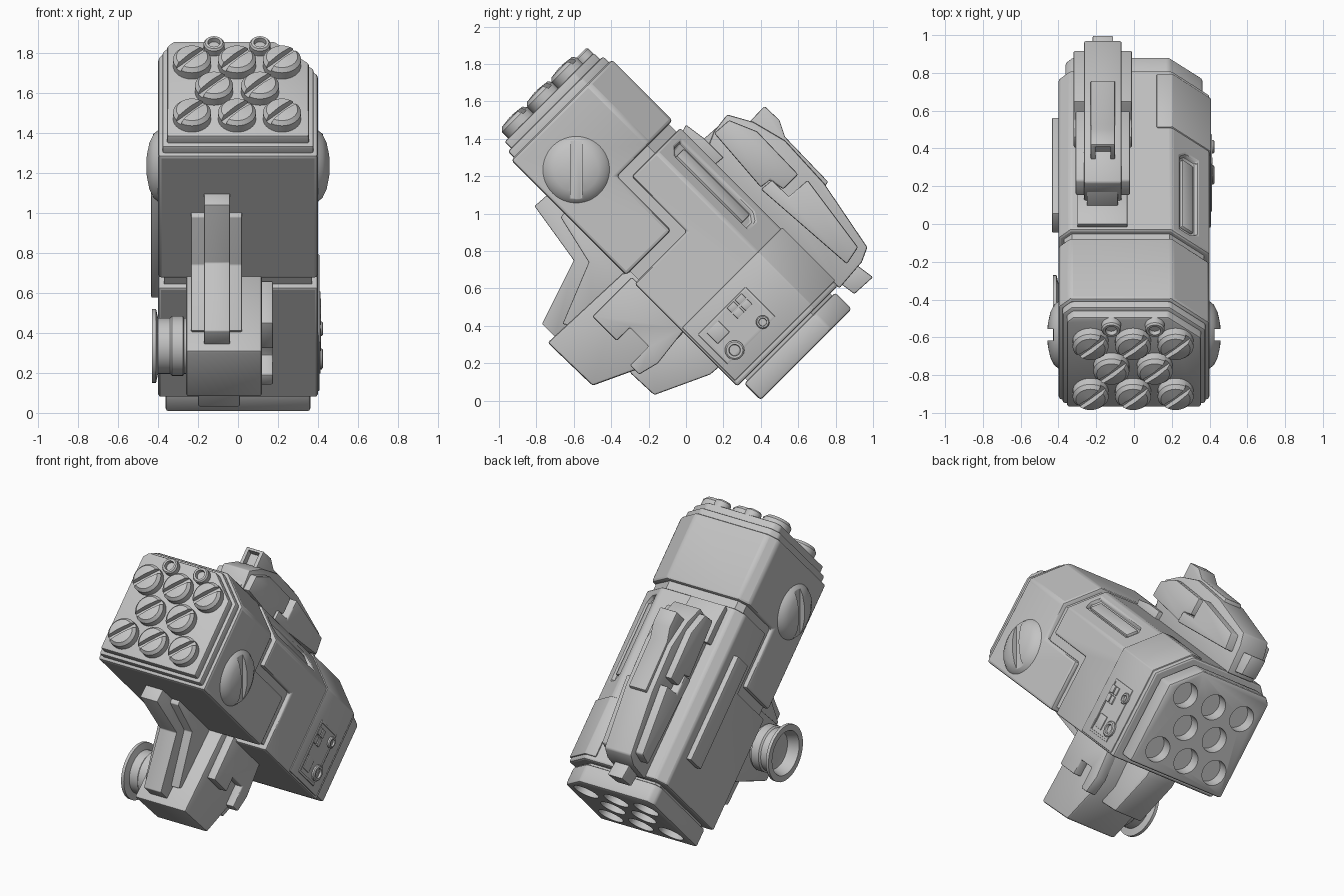
import bpy, bmesh, math
from mathutils import Matrix, Vector

if "Cube" in bpy.data.objects:
    bpy.data.objects.remove(bpy.data.objects["Cube"])

grey = bpy.data.materials.new("plain grey")
grey.use_nodes = True
COLOUR = (0.55, 0.55, 0.55, 1)
grey.diffuse_color = COLOUR
grey.node_tree.nodes["Principled BSDF"].inputs["Base Color"].default_value = COLOUR

# Directions of the tilted pod: U runs along the barrel, V is its own "up"
S = math.sqrt(0.5)
X, Y, Z = Vector((1, 0, 0)), Vector((0, 1, 0)), Vector((0, 0, 1))
U, V = Vector((0, -S, S)), Vector((0, S, S))


def frame(p, q, t, origin=Vector((0, 0, 0))):
    m = Matrix((p, q, t)).transposed().to_4x4()
    m.translation = origin
    return m


POD = frame(X, V, U)        # cross-section (x, v) pushed along u
FLANK = frame(U, V, X)      # outline (u, v) pushed along x
SIDE = frame(Y, Z, X)       # outline (y, z) pushed along x
n, d = (X * 0.9 + V).normalized(), (V * 0.9 - X).normalized()
SLOPE = frame(U, d, n, X * 0.3 + V * 0.92)   # lies on the wide chamfer


def apply_mods(ob):
    bpy.context.view_layer.objects.active = ob
    for m in list(ob.modifiers):
        bpy.ops.object.modifier_apply(modifier=m.name)


def finish(ob, bevel=0.0):
    bpy.ops.object.select_all(action="DESELECT")
    ob.select_set(True)
    bpy.context.view_layer.objects.active = ob
    if bevel:
        m = ob.modifiers.new("bevel", "BEVEL")
        m.width, m.segments, m.limit_method = bevel, 2, "ANGLE"
        apply_mods(ob)
    bpy.ops.object.shade_smooth_by_angle(angle=math.radians(35))
    return ob


def make(name, bm, matrix):
    bm.transform(matrix)
    bmesh.ops.recalc_face_normals(bm, faces=bm.faces)
    mesh = bpy.data.meshes.new(name)
    bm.to_mesh(mesh)
    bm.free()
    mesh.materials.append(grey)
    ob = bpy.data.objects.new(name, mesh)
    bpy.context.collection.objects.link(ob)
    return ob


def prism(name, pts, a, b, matrix, bevel=0.0):
    bm = bmesh.new()
    low = [bm.verts.new((p, q, a)) for p, q in pts]
    high = [bm.verts.new((p, q, b)) for p, q in pts]
    bm.faces.new(low)
    bm.faces.new(high)
    for i in range(len(pts)):
        j = (i + 1) % len(pts)
        bm.faces.new((low[i], low[j], high[j], high[i]))
    return finish(make(name, bm, matrix), bevel)


def rect(p0, p1, q0, q1):
    return [(p0, q0), (p1, q0), (p1, q1), (p0, q1)]


def lathe(name, profile, matrix, sides=32):
    bm = bmesh.new()
    rings = []
    for r, h in profile:
        rings.append([bm.verts.new((r * math.cos(k * math.tau / sides),
                                    r * math.sin(k * math.tau / sides), h))
                      for k in range(sides)])
    for a, b in zip(rings, rings[1:]):
        for k in range(sides):
            j = (k + 1) % sides
            bm.faces.new((a[k], a[j], b[j], b[k]))
    bmesh.ops.remove_doubles(bm, verts=bm.verts, dist=1e-5)
    return finish(make(name, bm, matrix))


def cut(ob, *cutters, bevel=0.0):
    for c in cutters:
        c.hide_render = True
        m = ob.modifiers.new("cut", "BOOLEAN")
        m.operation, m.object, m.solver = "DIFFERENCE", c, "EXACT"
    apply_mods(ob)
    for c in cutters:
        bpy.data.objects.remove(c)
    return finish(ob, bevel)


def section(i):
    """Pod cross-section: wide chamfer on one top corner, small on the other."""
    w, lo, hi, k = 0.4 - i, 0.247 + i, 1.01 - i, 0.41 * i
    return [(-w, lo), (w, lo), (w, 0.83 - k), (0.2 - k, hi),
            (-0.34 + k, hi), (-w, 0.95 - k)]


# Pod: core visible in the seams, two interlocking shells, stepped nose
prism("inner_core", section(0.03), -0.12, 1.5, POD)
cut(prism("front_shell", section(0), 0.70, 1.57, POD),
    prism("cutter", rect(0.6, 1.11, 0.587, 1.2), -1, 1, FLANK), bevel=0.018)
cut(prism("rear_shell", section(0), -0.14, 1.053, POD),
    prism("cutter", rect(0.636, 1.2, 0, 0.643), -1, 1, FLANK),
    prism("cutter", [(0.42, -0.05), (0.96, -0.05), (1.0, 0), (1.0, 0.07), (0.46, 0.07), (0.42, 0.03)],
          -0.028, 0.1, SLOPE), bevel=0.014)
prism("window_plate", rect(0.46, 0.96, -0.03, 0.05), -0.04, -0.01, SLOPE, 0.008)
prism("nose_lip", section(0.022), 1.5, 1.615, POD, 0.012)
prism("nose_plate", section(0.045), 1.55, 1.665, POD, 0.012)

# Rear wrap panel over the wide chamfer
wrap = [(0.3, 0.26), (0.407, 0.26), (0.407, 0.834), (0.203, 1.018), (0.12, 1.018), (0.12, 0.95)]
prism("rear_wrap", wrap, -0.11, 0.29, POD, 0.006)

# Tubes in a 3-2-3 pattern
SPOTS = [(x, v) for v, row in ((0.79, (-0.23, -0.005, 0.22)), (0.605, (-0.12, 0.11)),
                               (0.415, (-0.23, -0.005, 0.22))) for x in row]

# Rear plate with open tube ends
prism("rear_neck", section(0.06), -0.2, -0.1, POD)
holes = [lathe("cutter", [(0, -0.4), (0.083, -0.4), (0.083, -0.19), (0, -0.19)],
               POD @ Matrix.Translation((x, v, 0))) for x, v in SPOTS]
cut(prism("rear_plate", section(0.037), -0.28, -0.155, POD, 0.015), *holes)

# Slotted caps on the nose
cap = lathe("tube_cap", [(0, -0.06), (0.095, -0.06), (0.095, 0.045), (0.078, 0.065), (0, 0.075)],
            Matrix.Identity(4))
slot = prism("cutter", rect(-0.2, 0.2, -0.017, 0.017), 0.035, 0.2,
             Matrix.Rotation(math.radians(45), 4, "Z"))
cut(cap, slot)
for i, (x, v) in enumerate(SPOTS):
    ob = cap if i == 0 else cap.copy()
    if i:
        bpy.context.collection.objects.link(ob)
    ob.matrix_world = POD @ Matrix.Translation((x, v, 1.665))

RING = [(0, 0), (1, 0), (1, 0.8), (0.85, 1), (0.6, 1), (0.55, 0.5), (0, 0.5)]


def ring(name, r, h, matrix):
    return lathe(name, [(a * r, b * h) for a, b in RING], matrix, 24)


for x in (-0.12, 0.11):
    ring("nose_sensor", 0.052, 0.05, POD @ Matrix.Translation((x, 0.91, 1.66)))

# Slotted domes on both flanks
for sx in (-1, 1):
    m = frame(Y, Z * sx, X * sx, Vector((sx * 0.395, -0.587, 1.235)))
    dome = lathe("side_dome", [(0, -0.02), (0.178, -0.02), (0.178, 0.005), (0.16, 0.028),
                               (0.12, 0.048), (0.06, 0.061), (0, 0.066)], m, 48)
    cut(dome, prism("cutter", rect(-0.03, 0.03, -0.3, 0.3), 0.03, 0.2, m))

# Rail on the far flank
prism("flank_rail", rect(0.08, 0.80, 0.73, 0.88), -0.435, -0.38, FLANK, 0.008)

# Control panel
cut(prism("panel_frame", rect(-0.02, 0.205, 0.295, 0.655), 0.38, 0.413, FLANK, 0.004),
    prism("cutter", rect(-0.005, 0.19, 0.31, 0.64), 0.408, 0.5, FLANK))
prism("panel_square", rect(0.095, 0.18, 0.335, 0.425), 0.4, 0.414, FLANK, 0.004)
for i in (0, 1):
    for j in (0, 1):
        u, v = 0.115 + 0.045 * i, 0.505 + 0.06 * j
        prism("panel_button", rect(u, u + 0.036, v, v + 0.05), 0.4, 0.416, FLANK, 0.003)
for y, z, r in ((0.26, 0.27, 0.052), (0.41, 0.42, 0.036)):
    ring("panel_knob", r, 0.03, SIDE @ Matrix.Translation((y, z, 0.395)))

# Mount under the pod with its side plate and chevron guards
prism("mount_block", [(-0.74, 0.31), (-0.5, 0.08), (-0.17, 0.2), (0.02, 0.4), (-0.27, 0.7), (-0.34, 0.68)],
      -0.26, 0.12, SIDE, 0.014)
prism("mount_side_plate", [(-0.29, 0.66), (-0.5, 0.45), (-0.37, 0.32), (-0.3, 0.39), (-0.2, 0.29),
                           (-0.3, 0.19), (-0.25, 0.14), (-0.15, 0.2), (0, 0.39)], 0.1, 0.175, SIDE, 0.008)
prism("mount_keel", [(-0.3, 0.15), (-0.17, 0.03), (0.13, 0.14), (0.2, 0.2), (0.05, 0.42), (-0.2, 0.4)],
      -0.2, 0.01, SIDE, 0.01)
prism("inner_guard", [(-0.67, 0.98), (-0.52, 0.74), (-0.66, 0.41), (-0.5, 0.38), (-0.2, 0.6), (-0.64, 1.02)],
      -0.235, 0.02, SIDE, 0.006)
prism("outer_guard", [(-0.81, 1.04), (-0.6, 0.75), (-0.77, 0.41), (-0.7, 0.34), (-0.45, 0.5),
                      (-0.45, 0.75), (-0.73, 1.11)], -0.17, -0.04, SIDE, 0.006)

# Flanged socket on the mount
lathe("socket", [(0, 0.2), (0.14, 0.2), (0.14, 0.27), (0.15, 0.275), (0.15, 0.33), (0.14, 0.34),
                 (0.14, 0.40), (0.185, 0.41), (0.185, 0.43), (0.145, 0.43), (0.12, 0.36), (0, 0.34)],
      frame(Y, -Z, -X, Vector((0, -0.455, 0.335))), 40)

# Spine pack on top
prism("pack_foot", [(-0.03, 1.42), (0.0, 1.475), (0.1, 1.4), (0.2, 1.3), (0.14, 1.25)],
      -0.3, -0.035, SIDE, 0.006)
prism("pack_neck", [(0.05, 1.36), (0.22, 1.51), (0.4, 1.3), (0.2, 1.2)], -0.25, -0.085, SIDE, 0.006)
prism("pack_core", [(0.1, 1.31), (0.15, 1.44), (0.22, 1.53), (0.36, 1.49), (0.53, 1.39), (0.74, 1.16),
                    (0.97, 0.82), (0.94, 0.74), (0.82, 0.6)], -0.265, -0.065, SIDE, 0.01)
prism("pack_upper_armour", [(0.15, 1.43), (0.23, 1.5), (0.38, 1.44), (0.6, 1.21), (0.52, 1.13),
                            (0.45, 1.18), (0.4, 1.14)], -0.31, -0.02, SIDE, 0.01)
prism("pack_lower_armour", [(0.4, 1.13), (0.46, 1.18), (0.55, 1.09), (0.65, 1.18), (0.92, 0.82), (0.86, 0.73)],
      -0.32, -0.01, SIDE, 0.01)
cut(prism("pack_ridge", [(0.3, 1.45), (0.42, 1.575), (0.5, 1.5), (0.53, 1.41), (0.76, 1.17),
                         (0.7, 1.08), (0.4, 1.3)], -0.23, -0.1, SIDE, 0.008),
    prism("cutter", [(0.3, 1.5), (0.39, 1.59), (0.43, 1.53), (0.35, 1.44)], -0.205, -0.125, SIDE))
prism("pack_tail", [(0.88, 0.75), (1.0, 0.66), (0.9, 0.57), (0.78, 0.66)], -0.22, -0.11, SIDE, 0.008)
